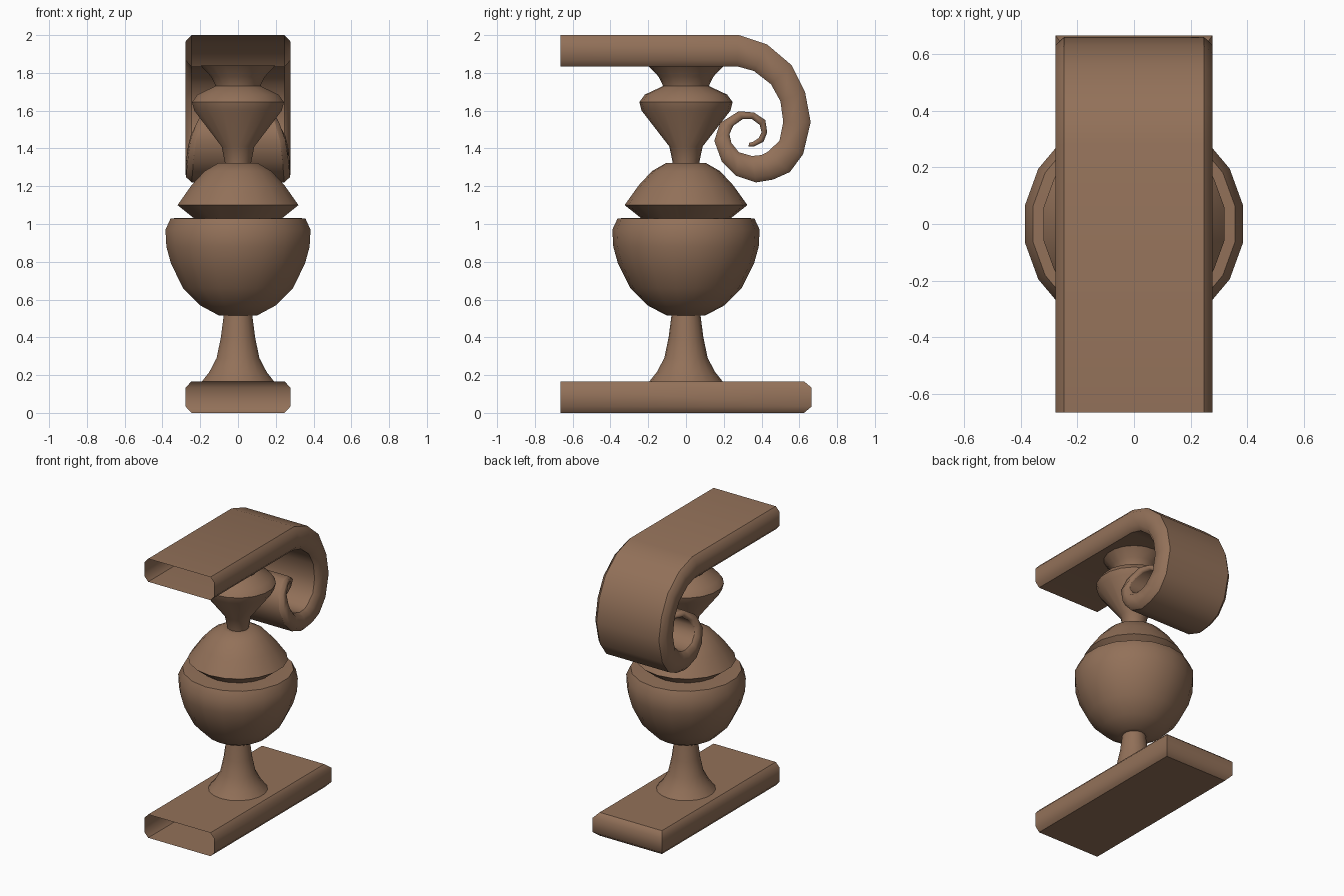
import bpy, bmesh, math

if "Cube" in bpy.data.objects:
    bpy.data.objects.remove(bpy.data.objects["Cube"])

wood = bpy.data.materials.new("wood")
wood.diffuse_color = (0.29, 0.165, 0.10, 1)
wood.use_nodes = True
wood.node_tree.nodes["Principled BSDF"].inputs["Base Color"].default_value = wood.diffuse_color


def finish(name, bm):
    bmesh.ops.recalc_face_normals(bm, faces=bm.faces)
    me = bpy.data.meshes.new(name)
    bm.to_mesh(me)
    bm.free()
    me.materials.append(wood)
    ob = bpy.data.objects.new(name, me)
    bpy.context.collection.objects.link(ob)
    return ob


def bridge(bm, a, b):
    n = len(a)
    for i in range(n):
        f = bm.faces.new((a[i], a[(i + 1) % n], b[(i + 1) % n], b[i]))
        f.smooth = True


def section(bm, outer, inner, half, end_out=0.0):
    """Chamfered strip section between an outer and an inner (y, z) point."""
    c = 0.11 * half
    ring = []
    for x, t, push in ((-half + c, 0, 0), (half - c, 0, 0), (half, .2, 1), (half, .8, 1),
                       (half - c, 1, 0), (-half + c, 1, 0), (-half, .8, 1), (-half, .2, 1)):
        y = outer[0] + (inner[0] - outer[0]) * t + push * end_out
        z = outer[1] + (inner[1] - outer[1]) * t
        ring.append(bm.verts.new((x, y, z)))
    return ring


def strip(bm, rings):
    for a, b in zip(rings, rings[1:]):
        bridge(bm, a, b)
        # crisp line where the broad faces meet the rounded sides
        for i in (0, 1, 4, 5):
            bm.edges.get((a[i], b[i])).smooth = False


# Base slab: hollow open front, chamfered closed back
bm = bmesh.new()
H = 0.277
r0 = section(bm, (-0.665, 0.167), (-0.665, 0), H)
r1 = section(bm, (0.625, 0.167), (0.625, 0), H, 0.04)
strip(bm, [r0, r1])
for idx in ((0, 1, 2, 7), (7, 2, 3, 6), (6, 3, 4, 5)):
    bm.faces.new([r1[i] for i in idx]).smooth = True
for i, j in ((0, 1), (4, 5), (2, 3), (6, 7), (1, 2), (3, 4), (5, 6), (7, 0)):
    bm.edges.get((r1[i], r1[j])).smooth = False
finish("base_slab", bm)

# Top slab curling into a tapering scroll: outer point, inner point, half width
path = [
    ((-.665, 2.0), (-.665, 1.835), H), ((.28, 2.0), (.27, 1.835), H),
    ((.43, 1.95), (.36, 1.81), H), ((.56, 1.84), (.45, 1.74), H),
    ((.63, 1.70), (.50, 1.65), H), ((.66, 1.54), (.515, 1.54), H),
    ((.62, 1.37), (.495, 1.44), H), ((.55, 1.275), (.43, 1.38), H),
    ((.46, 1.235), (.40, 1.365), H), ((.37, 1.22), (.35, 1.36), .275),
    ((.265, 1.255), (.28, 1.38), .272), ((.19, 1.33), (.24, 1.43), .265),
    ((.15, 1.44), (.23, 1.475), .25), ((.18, 1.535), (.25, 1.52), .22),
    ((.28, 1.597), (.30, 1.555), .19), ((.36, 1.59), (.35, 1.555), .165),
    ((.42, 1.55), (.39, 1.525), .145), ((.43, 1.485), (.40, 1.485), .125),
    ((.41, 1.435), (.385, 1.455), .11), ((.36, 1.41), (.355, 1.435), .095),
    ((.33, 1.41), (.335, 1.43), .085),
]
bm = bmesh.new()
rings = [section(bm, *p) for p in path]
strip(bm, rings)
bm.faces.new(rings[-1])
finish("scroll_top", bm)


# Turned baluster sections, 18 sides
def lathe(name, profile, n=18):
    bm = bmesh.new()
    prev = None
    for r, z in profile:
        ring = [bm.verts.new((r * math.cos(a), r * math.sin(a), z))
                for a in (math.radians(10) + math.tau * i / n for i in range(n))]
        if prev:
            bridge(bm, prev, ring)
        prev = ring
    ob = finish(name, bm)
    bpy.ops.object.select_all(action='DESELECT')
    ob.select_set(True)
    bpy.context.view_layer.objects.active = ob
    bpy.ops.object.shade_smooth_by_angle(angle=math.radians(45))


lathe("baluster", [
    (.195, .165), (.155, .215), (.115, .29), (.092, .40), (.077, .515),
    (.105, .517), (.205, .57), (.295, .66), (.36, .79), (.385, .88), (.39, .97), (.362, 1.03),
    (.24, 1.033), (.325, 1.10), (.25, 1.205), (.18, 1.28), (.105, 1.323),
    (.07, 1.323), (.088, 1.41), (.235, 1.60), (.247, 1.645), (.218, 1.685),
    (.122, 1.73), (.125, 1.74), (.145, 1.78), (.20, 1.838),
])
